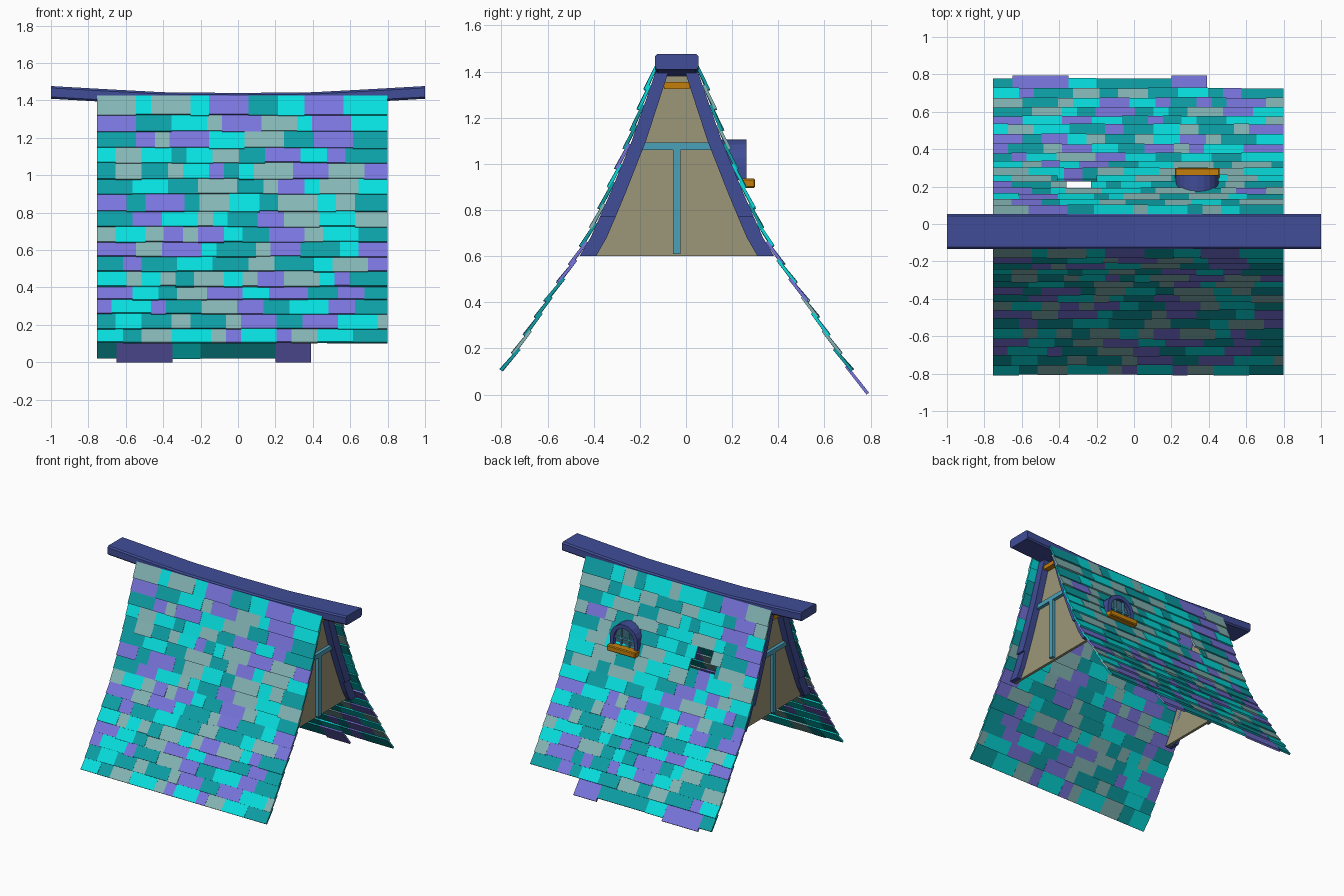
import bpy, bmesh, math, random
from mathutils import Vector

if "Cube" in bpy.data.objects:
    bpy.data.objects.remove(bpy.data.objects["Cube"])

random.seed(7)
YC = -0.04                                   # ridge line in y
# flared roof profile: (distance from ridge line, height)
PROFILE = [(.822, 0), (.748, .096), (.675, .2), (.55, .405), (.456, .543),
           (.37, .687), (.29, .87), (.195, 1.1), (.088, 1.41), (.07, 1.46)]


def dist(z):
    for (d0, z0), (d1, z1) in zip(PROFILE, PROFILE[1:]):
        if z <= z1:
            return d0 + (d1 - d0) * (z - z0) / (z1 - z0)
    return PROFILE[-1][0]


def mat(name, r, g, b):
    m = bpy.data.materials.new(name)
    m.diffuse_color = (*[(c / 255) ** 2.2 for c in (r, g, b)], 1)
    m.use_nodes = True
    m.node_tree.nodes["Principled BSDF"].inputs["Base Color"].default_value = m.diffuse_color
    return m


TILES = [mat("cyan", 16, 222, 222), mat("teal", 20, 158, 164),
         mat("grey_teal", 132, 180, 180), mat("violet", 120, 116, 220)]
BLUE = mat("blue", 66, 78, 150)
BEIGE = mat("beige", 155, 150, 120)
BEAM = mat("beam_teal", 75, 160, 185)
ORANGE = mat("orange", 196, 126, 20)
GLASS = mat("glass", 70, 110, 130)


def finish(bm, name, mats):
    bmesh.ops.recalc_face_normals(bm, faces=bm.faces)
    me = bpy.data.meshes.new(name)
    bm.to_mesh(me)
    bm.free()
    for m in mats:
        me.materials.append(m)
    ob = bpy.data.objects.new(name, me)
    bpy.context.collection.objects.link(ob)
    return ob


def prism(bm, pts, offset, mi=0):
    """Extrude a polygon of 3D points by an offset vector."""
    a = [bm.verts.new(p) for p in pts]
    b = [bm.verts.new(Vector(p) + Vector(offset)) for p in pts]
    n = len(pts)
    faces = [bm.faces.new(a), bm.faces.new(b[::-1])]
    faces += [bm.faces.new((a[i], a[(i + 1) % n], b[(i + 1) % n], b[i])) for i in range(n)]
    for f in faces:
        f.material_index = mi


def box(name, x, y, z, m):
    bm = bmesh.new()
    prism(bm, [(x[0], y[0], z[0]), (x[1], y[0], z[0]), (x[1], y[1], z[0]), (x[0], y[1], z[0])],
          (0, 0, z[1] - z[0]))
    return finish(bm, name, [m])


# Shingles
def tile(bm, side, x0, x1, z0, z1, mi):
    zt = z1 + .025
    lo, hi = Vector((dist(z0), z0)), Vector((dist(zt), zt))
    n = Vector((hi.y - lo.y, lo.x - hi.x)).normalized()
    lift = n * random.uniform(.007, .012)
    if z0 < .05:
        lift *= 0
    sec = [lo + lift, hi - n * .002, hi + n * .011, lo + lift + n * .014]
    prism(bm, [(x0, YC + side * p.x, p.y) for p in sec], (x1 - x0, 0, 0), mi)


def cuts(x0, x1):
    xs = [x0]
    while x1 - xs[-1] > .24:
        xs.append(xs[-1] + random.choice((.08, .1, .14, .16, .19, .21)))
    return xs + [x1]


ROWS = [.096, .17, .25, .326, .396, .476, .556, .636, .717, .80, .893, .973,
        1.06, 1.14, 1.23, 1.315, 1.40]
HOLE = {10: (-.41, -.2), 11: (-.36, -.23)}   # small opening in the back slope
for side, name in ((-1, "front_shingles"), (1, "back_shingles")):
    bm = bmesh.new()
    for r, (z0, z1) in enumerate(zip(ROWS, ROWS[1:])):
        spans = [(-.755, .8)]
        if side == 1 and r in HOLE:
            spans = [(-.755, HOLE[r][0]), (HOLE[r][1], .8)]
        last = -1
        for s in spans:
            xs = cuts(*s)
            for a, b in zip(xs, xs[1:]):
                last = random.choice([i for i in range(4) if i != last])
                jit = random.uniform(-.004, .004) if r else 0
                tile(bm, side, a, b, z0 + jit, z1, last)
    if side == 1:                            # partial lowest row
        for a, b, z, mi in ((-.755, -.65, .02, 1), (-.65, -.35, 0, 3), (-.35, -.2, .018, 0),
                            (-.2, .0, .02, 1), (.0, .2, .02, 1), (.2, .39, 0, 3)):
            tile(bm, side, a, b, z, .096, mi)
    finish(bm, name, TILES)

# Sagging ridge beam
bm = bmesh.new()
rings = []
for x, zt in ((-1, 1.477), (-.7, 1.46), (-.4, 1.444), (0, 1.44), (.4, 1.444), (.7, 1.46), (1, 1.477)):
    w, c, h = .094, .01, .068
    sec = [(-w, -h + c), (-w + c, -h), (w - c, -h), (w, -h + c),
           (w, -c), (w - c, 0), (-w + c, 0), (-w, -c)]
    rings.append([bm.verts.new((x, YC + y, zt + z)) for y, z in sec])
for a, b in zip(rings, rings[1:]):
    for i in range(8):
        bm.faces.new((a[i], a[(i + 1) % 8], b[(i + 1) % 8], b[i]))
bm.faces.new(rings[0])
bm.faces.new(rings[-1])
finish(bm, "ridge_beam", [BLUE])

# Gable ends
ZS = [.6, .7, .8, .9, 1.0, 1.1, 1.25, 1.38]
for s, end in ((-1, "left"), (1, "right")):
    bm = bmesh.new()
    half = [(dist(z) - .005, z) for z in ZS]
    poly = half + [(-d, z) for d, z in reversed(half)]
    prism(bm, [(s * .67, YC + d, z) for d, z in poly], (s * .02, 0, 0))
    finish(bm, end + "_gable_panel", [BEIGE])
    bm = bmesh.new()
    for side in (-1, 1):
        for zs, x0, x1 in (((.6, .68, .77), .67, .725),
                           ((.77, .87, 1.0, 1.1, 1.25, 1.4), .67, .74)):
            for a, b in zip(zs, zs[1:]):
                q = [(dist(a), a), (dist(b), b),
                     (dist(b) - .072 + .02 * (b - .6), b), (dist(a) - .072 + .02 * (a - .6), a)]
                prism(bm, [(s * x0, YC + side * d, z) for d, z in q], (s * (x1 - x0), 0, 0))
    bmesh.ops.remove_doubles(bm, verts=bm.verts, dist=.0005)
    finish(bm, end + "_barge_boards", [BLUE])
    xr = sorted((s * .68, s * .715))
    box(end + "_cross_beam", xr, (YC - .15, YC + .15), (1.06, 1.092), BEAM)
    box(end + "_post", xr, (YC - .017, YC + .017), (.61, 1.06), BEAM)
    box(end + "_peak_block", sorted((s * .68, s * .73)), (YC - .055, YC + .055), (1.325, 1.355), ORANGE)


# Arched dormer window on the back slope
def arch(r, z0, zc, n=10):
    pts = [(r, z0)] + [(r * math.cos(math.pi * i / n), zc + r * math.sin(math.pi * i / n))
                       for i in range(n + 1)] + [(-r, z0)]
    return pts


WX, ZC = .338, .99
outer, inner = arch(.115, .93, ZC), arch(.085, .93, ZC)
bm = bmesh.new()
for i in range(len(outer) - 1):
    q = [outer[i], outer[i + 1], inner[i + 1], inner[i]]
    prism(bm, [(WX + x, .15, z) for x, z in q], (0, .112, 0))
bmesh.ops.remove_doubles(bm, verts=bm.verts, dist=.0005)
finish(bm, "window_frame", [BLUE])
bm = bmesh.new()
prism(bm, [(WX + x, .225, z) for x, z in arch(.087, .93, ZC)], (0, .012, 0))
finish(bm, "window_glass", [GLASS])
for i, dx in enumerate((-.035, .035)):
    h = math.sqrt(.085 ** 2 - dx ** 2)
    box(f"window_bar_{i}", (WX + dx - .006, WX + dx + .006), (.235, .25), (.93, ZC + h), BEAM)
box("window_crossbar", (WX - .085, WX + .085), (.235, .25), (.985, .997), BEAM)
sill = box("window_sill", (.218, .458), (.235, .30), (.895, .937), ORANGE)
bev = sill.modifiers.new("bevel", "BEVEL")
bev.width, bev.segments = .006, 1
